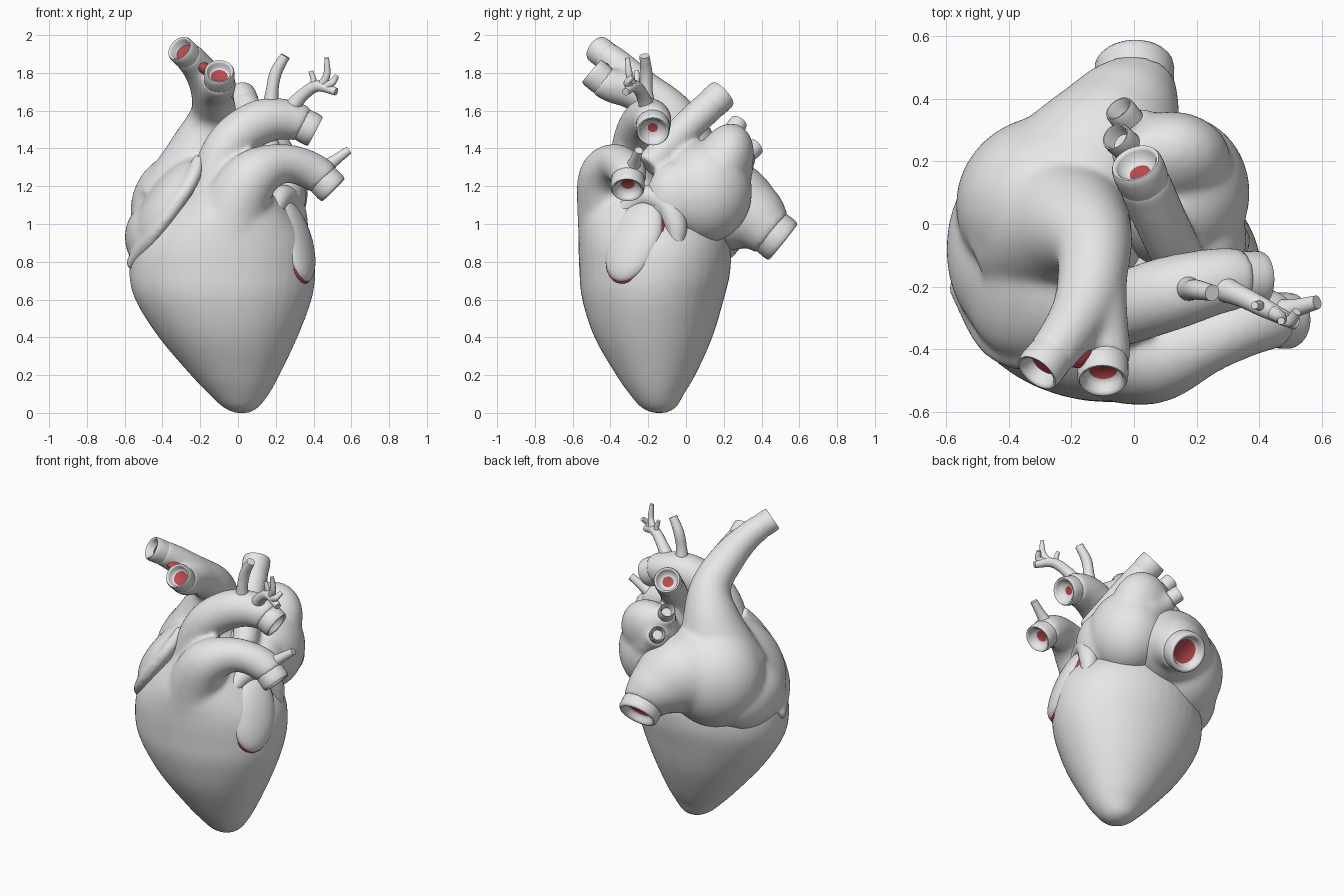
import bpy, bmesh, math
from mathutils import Vector, Matrix, Euler

if "Cube" in bpy.data.objects:
    bpy.data.objects.remove(bpy.data.objects["Cube"], do_unlink=True)


def material(name, rgb):
    m = bpy.data.materials.new(name)
    m.use_nodes = True
    m.diffuse_color = (*rgb, 1)
    m.node_tree.nodes["Principled BSDF"].inputs["Base Color"].default_value = (*rgb, 1)
    return m


GREY = material("pale_grey", (0.8, 0.8, 0.8))
RED = material("inner_red", (0.5, 0.07, 0.08))
mouths = []


def finish(name, bm, mats, voxel=0, smooth=0):
    bmesh.ops.recalc_face_normals(bm, faces=bm.faces)
    me = bpy.data.meshes.new(name)
    bm.to_mesh(me)
    bm.free()
    for m in mats:
        me.materials.append(m)
    me.shade_smooth()
    me.set_sharp_from_angle(angle=math.radians(60))
    ob = bpy.data.objects.new(name, me)
    bpy.context.collection.objects.link(ob)
    if voxel:
        r = ob.modifiers.new("blend", 'REMESH')
        r.mode, r.voxel_size, r.use_smooth_shade = 'VOXEL', voxel, True
        s = ob.modifiers.new("soften", 'SMOOTH')
        s.factor, s.iterations = 0.5, smooth
    return ob


def bridge(bm, loops, cap_start=True):
    """Skin closed vertex loops, returning the end cap."""
    n = len(loops[0])
    for a, b in zip(loops, loops[1:]):
        for i in range(n):
            j = (i + 1) % n
            bm.faces.new((a[i], a[j], b[j], b[i]))
    if cap_start:
        bm.faces.new(loops[0][::-1])
    return bm.faces.new(loops[-1])


def ring(bm, centre, axis, r, n=28):
    q = Vector((0, 0, 1)).rotation_difference(axis)
    return [bm.verts.new(centre + q @ Vector((r * math.cos(t), r * math.sin(t), 0)))
            for t in (2 * math.pi * i / n for i in range(n))]


def spline(points, steps=8):
    """Catmull-Rom through points of any dimension."""
    p = [Vector(q) for q in points]
    p = [2 * p[0] - p[1]] + p + [2 * p[-1] - p[-2]]
    out = []
    for a, b, c, d in zip(p, p[1:], p[2:], p[3:]):
        for k in range(steps):
            t = k / steps
            out.append(0.5 * (2 * b + (c - a) * t + (2 * a - 5 * b + 4 * c - d) * t * t
                              + (3 * b - a - 3 * c + d) * t ** 3))
    return out + [p[-2]]


def tube(bm, points, mouth=None, lining=0.0):
    """Sweep (x, y, z, radius) points; a mouth leaves room for an open end."""
    pts = spline(points)
    end = pts[-1].xyz
    axis = (end - pts[-3].xyz).normalized()
    if mouth:
        mouths.append((mouth, end, axis, pts[-1].w, lining))
        pts = [p for p in pts if (p.xyz - end).dot(axis) < -0.06]
    # carry one frame along the path so the skin does not twist
    tangents = [(pts[min(i + 1, len(pts) - 1)].xyz - pts[max(i - 1, 0)].xyz).normalized()
                for i in range(len(pts))]
    side = tangents[0].orthogonal().normalized()
    loops = []
    for p, t in zip(pts, tangents):
        side = (side - t * side.dot(t)).normalized()
        up = t.cross(side)
        loops.append([bm.verts.new(p.xyz + p.w * (side * math.cos(a) + up * math.sin(a)))
                      for a in (2 * math.pi * i / 24 for i in range(24))])
    bridge(bm, loops)


def blob(bm, centre, radii, rot=(0, 0, 0)):
    e = Euler([math.radians(a) for a in rot])
    m = Matrix.LocRotScale(Vector(centre), e, Vector(radii))
    bmesh.ops.create_uvsphere(bm, u_segments=40, v_segments=24, radius=1, matrix=m)


# Ventricles: oval sections (z, x range, y range) up from the apex
bm = bmesh.new()
sections = [(0, -.02, .06, -.18, -.1), (.03, -.08, .11, -.24, -.05), (.1, -.155, .165, -.3, -.01),
            (.2, -.25, .22, -.37, .05), (.4, -.42, .315, -.485, .14), (.6, -.545, .39, -.55, .2),
            (.75, -.575, .41, -.565, .235), (.9, -.54, .39, -.57, .23),
            (1.05, -.4, .29, -.56, .16), (1.2, -.22, .15, -.5, .0)]
loops = []
for z, x0, x1, y0, y1 in spline(sections, 4):
    loops.append([bm.verts.new(((x0 + x1) / 2 + (x1 - x0) / 2 * math.cos(a),
                                (y0 + y1) / 2 + (y1 - y0) / 2 * math.sin(a), z))
                  for a in (2 * math.pi * i / 40 for i in range(40))])
bridge(bm, loops)
# Pulmonary artery and aorta grow out of the ventricles
tube(bm, [(-.05, -.31, .8, .26), (-.02, -.39, 1.06, .19), (.08, -.425, 1.25, .145),
          (.24, -.37, 1.32, .105), (.4, -.31, 1.275, .1), (.505, -.31, 1.18, .09)],
     "pulmonary_artery_mouth", .4)
tube(bm, [(-.12, -.25, .95, .2), (-.12, -.28, 1.24, .13), (-.04, -.27, 1.43, .12),
          (.12, -.22, 1.54, .12), (.28, -.18, 1.55, .105), (.41, -.175, 1.49, .09)],
     "aorta_mouth", .3)
finish("ventricles_and_arteries", bm, [GREY], .014, 16)

# Right atrium with the caval veins and the rim lying on the ventricle
bm = bmesh.new()
blob(bm, (-.26, .06, 1.07), (.31, .29, .32))
blob(bm, (-.42, -.08, .93), (.18, .28, .2))
blob(bm, (-.36, -.14, 1.1), (.13, .29, .3), (0, 35, 0))
tube(bm, [(-.27, .0, 1.1, .28), (-.18, -.01, 1.4, .18), (-.13, -.08, 1.58, .125),
          (-.15, -.24, 1.72, .105), (-.22, -.36, 1.84, .085), (-.31, -.475, 1.93, .076)],
     "right_caval_mouth", .6)
tube(bm, [(-.13, -.1, 1.6, .11), (-.12, -.27, 1.7, .1), (-.1, -.41, 1.74, .09),
          (-.1, -.5, 1.81, .082)], "left_caval_mouth", .55)
tube(bm, [(-.24, .0, 1.1, .3), (-.1, .22, 1.09, .26), (-.03, .36, 1.03, .19),
          (.0, .44, .965, .14), (.0, .515, .905, .128)], "lower_caval_mouth", .6)
tube(bm, [(-.56, -.18, .78, .045), (-.47, -.37, .91, .04), (-.36, -.43, 1.06, .04),
          (-.25, -.4, 1.22, .04), (-.2, -.3, 1.35, .04)])
finish("right_atrium", bm, [GREY], .014, 20)

# Left atrium with the pulmonary veins
bm = bmesh.new()
blob(bm, (.14, .1, 1.17), (.23, .25, .27))
blob(bm, (.12, .2, 1.32), (.19, .15, .22), (-20, 0, 0))
blob(bm, (.24, -.05, 1.14), (.12, .16, .19))
tube(bm, [(.19, -.2, 1.3, .08), (.1, -.02, 1.49, .085), (.005, .195, 1.69, .085)],
     "upper_vein_mouth", .4)
tube(bm, [(.1, .17, 1.36, .12), (.0, .23, 1.46, .075), (-.06, .28, 1.54, .05)],
     "middle_vein_mouth")
tube(bm, [(.1, .24, 1.28, .12), (.01, .3, 1.35, .075), (-.05, .37, 1.41, .05)],
     "lower_vein_mouth")
finish("left_atrium", bm, [GREY], .014, 14)

# Left auricle with its red margin, and the curled ridge above it
bm = bmesh.new()
blob(bm, (.305, -.275, .91), (.07, .145, .235), (-14, -21, -25))
finish("left_auricle", bm, [GREY])
bm = bmesh.new()
blob(bm, (.297, -.271, .907), (.045, .152, .242), (-14, -21, -25))
finish("auricle_margin", bm, [RED])
bm = bmesh.new()
tube(bm, [(.19, -.33, 1.07, .045), (.23, -.22, 1.145, .06), (.28, -.11, 1.11, .065),
          (.31, -.055, 1.0, .06), (.32, -.05, .9, .04)])
finish("auricle_ridge", bm, [GREY])

# Small branches
bm = bmesh.new()
for path in [
    [(.17, -.2, 1.58, .05), (.18, -.21, 1.7, .034), (.2, -.21, 1.8, .032), (.25, -.22, 1.89, .026)],
    [(.27, -.2, 1.6, .045), (.34, -.23, 1.68, .034), (.42, -.27, 1.73, .03), (.52, -.32, 1.7, .02)],
    [(.39, -.26, 1.71, .018), (.4, -.26, 1.76, .016), (.385, -.26, 1.81, .012)],
    [(.44, -.28, 1.73, .024), (.47, -.3, 1.79, .019), (.47, -.31, 1.88, .012)],
    [(.47, -.3, 1.73, .022), (.5, -.31, 1.75, .019), (.52, -.28, 1.78, .014)],
    [(.45, -.285, 1.29, .045), (.51, -.27, 1.335, .03), (.585, -.25, 1.39, .022)],
]:
    tube(bm, path)
finish("artery_branches", bm, [GREY])

# Open vessel ends: rolled rim, hollow throat and red lining where it shows
for name, end, axis, r, lining in mouths:
    bm = bmesh.new()
    profile = [(.9, -.12), (.99, -.07), (1, -.03), (.98, -.01), (.92, 0), (.84, 0),
               (.76, -.01), (.7, -.03), (lining or .6, -.045)]
    cap = bridge(bm, [ring(bm, end + axis * d, axis, r * k) for k, d in profile], False)
    cap.material_index = 1 if lining else 0
    finish(name, bm, [GREY, RED])

# Red lining showing in the fork of the upper caval vein
bm = bmesh.new()
blob(bm, (-.18, -.41, 1.825), (.065, .05, .032), (0, 35, 0))
finish("fork_lining", bm, [RED])
